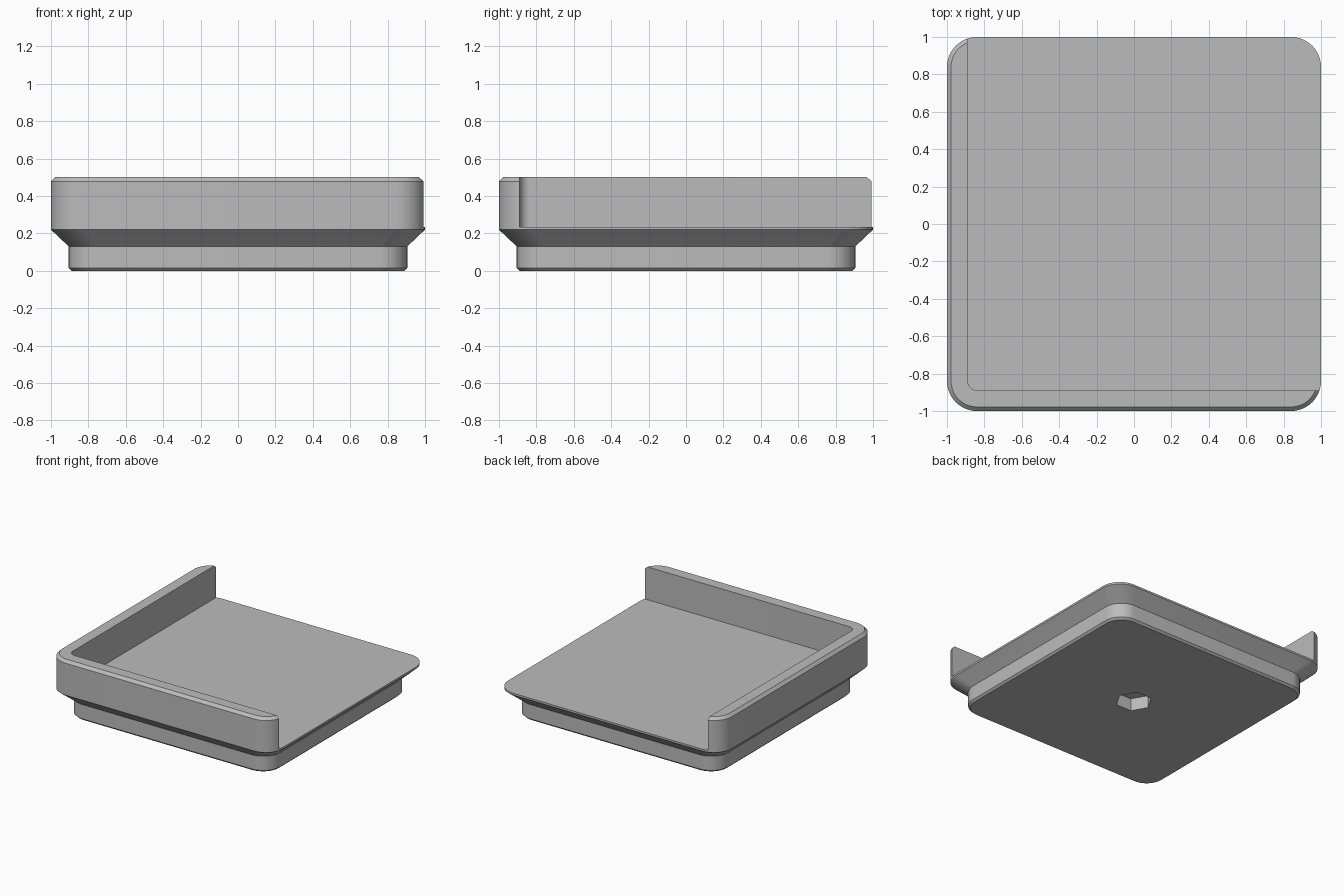
import bpy, bmesh, math

if "Cube" in bpy.data.objects:
    bpy.data.objects.remove(bpy.data.objects["Cube"], do_unlink=True)

grey = bpy.data.materials.new("light_grey")
grey.use_nodes = True
colour = (0.5, 0.5, 0.5, 1)
grey.diffuse_color = colour
grey.node_tree.nodes["Principled BSDF"].inputs["Base Color"].default_value = colour


def rounded_square(half, radius, segments=12):
    """Counter-clockwise outline of a square with round corners."""
    points = []
    for corner in range(4):
        start = corner * math.pi / 2
        mid = start + math.pi / 4
        cx = math.copysign(half - radius, math.cos(mid))
        cy = math.copysign(half - radius, math.sin(mid))
        for i in range(segments + 1):
            a = start + i / segments * math.pi / 2
            points.append((cx + radius * math.cos(a), cy + radius * math.sin(a)))
    return points


def loft(name, layers):
    """Closed solid through (outline, height) layers."""
    bm = bmesh.new()
    rings = [[bm.verts.new((x, y, z)) for x, y in outline] for outline, z in layers]
    for low, high in zip(rings, rings[1:]):
        for i in range(len(low)):
            j = (i + 1) % len(low)
            bm.faces.new((low[i], low[j], high[j], high[i]))
    bm.faces.new(rings[0][::-1])
    bm.faces.new(rings[-1])
    mesh = bpy.data.meshes.new(name)
    bm.to_mesh(mesh)
    bm.free()
    mesh.materials.append(grey)
    obj = bpy.data.objects.new(name, mesh)
    bpy.context.collection.objects.link(obj)
    return obj


def cut(target, cutter):
    cutter.hide_render = True
    mod = target.modifiers.new("cut", "BOOLEAN")
    mod.operation = "DIFFERENCE"
    mod.solver = "EXACT"
    mod.object = cutter
    bpy.context.view_layer.objects.active = target
    bpy.ops.object.modifier_apply(modifier=mod.name)
    bpy.data.objects.remove(cutter, do_unlink=True)


# Tray body: chamfered foot, flared shoulder, tall rim with a chamfered top
profile = [(0.89, 0.14, 0), (0.905, 0.15, 0.015), (0.905, 0.15, 0.13),
           (1, 0.16, 0.22), (1, 0.16, 0.478), (0.978, 0.138, 0.5)]
tray = loft("tray", [(rounded_square(h, r), z) for h, r, z in profile])

# Open recess that leaves walls only along the front and one side
recess = [(x + 0.61, y + 0.61) for x, y in rounded_square(1.5, 0.055)]
cut(tray, loft("recess_cutter", [(recess, 0.235), (recess, 0.8)]))

# Hexagonal socket in the underside
hexagon = [(0.135 * math.cos(i * math.pi / 3), 0.135 * math.sin(i * math.pi / 3))
           for i in range(6)]
cut(tray, loft("socket_cutter", [(hexagon, -0.1), (hexagon, 0.1)]))

bpy.ops.object.select_all(action="DESELECT")
tray.select_set(True)
bpy.context.view_layer.objects.active = tray
bpy.ops.object.shade_smooth_by_angle(angle=math.radians(30))
